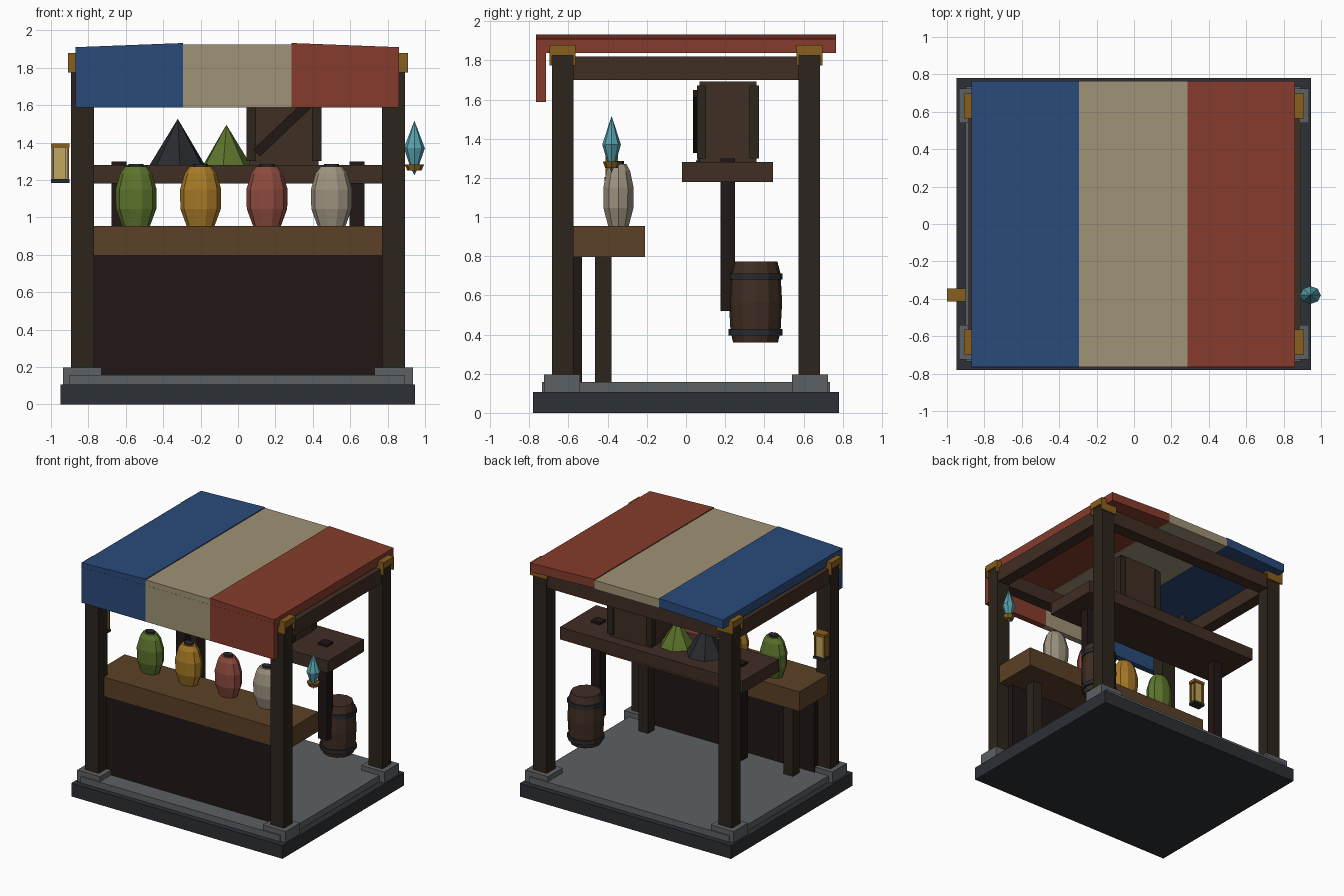
import bpy, bmesh
from math import pi, cos, sin, atan2, hypot

if "Cube" in bpy.data.objects:
    bpy.data.objects.remove(bpy.data.objects["Cube"])

MATS = {}
COLORS = {  # display colours, converted to linear below
    "dark_stone": (48, 51, 56), "stone": (92, 97, 100), "dark_wood": (48, 41, 33),
    "beam_wood": (66, 49, 40), "black_wood": (38, 28, 28), "counter_wood": (92, 67, 43),
    "iron": (44, 46, 50), "brass": (135, 95, 35), "blue": (46, 76, 122),
    "cream": (158, 146, 118), "red": (132, 62, 48), "green": (92, 115, 48),
    "yellow": (165, 120, 42), "rose": (140, 76, 64), "bone": (156, 145, 126),
    "glass": (190, 165, 95), "crystal": (88, 160, 172)}


def material(name):
    if name not in MATS:
        m = bpy.data.materials.new(name)
        m.diffuse_color = [(c / 255) ** 2.2 for c in COLORS[name]] + [1]
        m.use_nodes = True
        m.node_tree.nodes["Principled BSDF"].inputs["Base Color"].default_value = m.diffuse_color
        MATS[name] = m
    return MATS[name]


def finish(name, bm, color):
    bmesh.ops.recalc_face_normals(bm, faces=bm.faces)
    me = bpy.data.meshes.new(name)
    bm.to_mesh(me)
    bm.free()
    ob = bpy.data.objects.new(name, me)
    bpy.context.collection.objects.link(ob)
    me.materials.append(material(color))
    return ob


def box(name, color, x, y, z):
    """Box from (min, max) ranges on each axis."""
    bm = bmesh.new()
    bmesh.ops.create_cube(bm, size=1)
    for v in bm.verts:
        v.co = [r[0] + (c + 0.5) * (r[1] - r[0]) for c, r in zip(v.co, (x, y, z))]
    return finish(name, bm, color)


def lathe(name, color, at, profile, sides, sy=1.0, turn=0.0):
    """Faceted turned shape from (radius, z) points, squashed in y by sy."""
    bm = bmesh.new()
    rings = []
    for r, z in profile:
        if r == 0:
            rings.append([bm.verts.new((at[0], at[1], z))] * sides)
            continue
        ang = [2 * pi * i / sides + turn for i in range(sides)]
        rings.append([bm.verts.new((at[0] + r * cos(a), at[1] + r * sy * sin(a), z)) for a in ang])
    for a, b in zip(rings, rings[1:]):
        for i in range(sides):
            j = (i + 1) % sides
            bm.faces.new(list(dict.fromkeys((a[i], a[j], b[j], b[i]))))
    for ring in (rings[0], rings[-1]):
        if ring[0] is not ring[1]:
            bm.faces.new(ring)
    return finish(name, bm, color)


def span(s, a, b):
    return (a, b) if s > 0 else (-b, -a)


# stone platform
box("platform_base", "dark_stone", (-.95, .945), (-.78, .78), (0, .107))
box("platform_floor", "stone", (-.9, .89), (-.735, .735), (.107, .157))

# corner posts with stone feet and brass caps
for sx in (-1, 1):
    for sy in (-1, 1):
        box("post", "dark_wood", span(sx, .77, .893), span(sy, .575, .685), (.15, 1.825))
        box("post_foot", "stone", span(sx, .73, .935), span(sy, .54, .725), (.1, .197))
        box("post_cap", "brass", span(sx, .76, .91), span(sy, .563, .697), (1.825, 1.878))
        for a, b in ((.563, .576), (.684, .697)):
            box("cap_strap", "brass", span(sx, .76, .91), span(sy, a, b), (1.775, 1.83))

# roof beams
for s in (-1, 1):
    box("side_beam", "beam_wood", span(s, .785, .885), (-.62, .62), (1.7, 1.82))
    box("cross_beam", "beam_wood", (-.82, .82), span(s, .58, .68), (1.7, 1.82))

# striped canopy: outer panels slope down, each with a hanging front flap
for color, x0, x1, z0, z1 in (("blue", -.868, -.293, 1.91, 1.932),
                              ("cream", -.293, .285, 1.925, 1.925),
                              ("red", .285, .86, 1.932, 1.91)):
    panel = box("canopy_" + color, color, (x0, x1), (-.765, .765), (-.072, 0))
    for v in panel.data.vertices:
        v.co.z += z0 if v.co.x < (x0 + x1) / 2 else z1
    box("canopy_flap_" + color, color, (x0, x1), (-.766, -.716), (1.587, 1.88))

# counter
box("counter_top", "counter_wood", (-.87, .87), (-.62, -.21), (.797, .955))
box("counter_panel", "black_wood", (-.78, .78), (-.585, -.53), (.157, .797))
for s in (-1, 1):
    box("counter_leg", "dark_wood", span(s, .607, .693), (-.465, -.38), (.157, .8))

# back shelf and its supports
box("shelf", "beam_wood", (-.82, .82), (-.02, .445), (1.18, 1.28))
for s in (-1, 1):
    box("shelf_support", "black_wood", span(s, .597, .677), (.175, .25), (.52, 1.298))

# crate with corner stiles and diagonal brace
box("crate", "beam_wood", (.06, .43), (.07, .36), (1.28, 1.692))
for x in (.045, .395):
    for y in (.055, .325):
        box("crate_stile", "dark_wood", (x, x + .052), (y, y + .048), (1.3, 1.672))
ax, az, bx, bz = .1, 1.345, .4, 1.63
L, ang = hypot(bx - ax, bz - az), atan2(bz - az, bx - ax)
brace = box("crate_brace", "black_wood", (-L / 2, L / 2), (.035, .075), (-.026, .026))
brace.location = ((ax + bx) / 2, 0, (az + bz) / 2)
brace.rotation_euler.y = -ang

# heaps of goods on the shelf
lathe("dark_heap", "iron", (-.322, .2), [(.152, 1.28), (0, 1.527)], 7, turn=.3)
lathe("green_heap", "green", (-.062, .2), [(.132, 1.28), (0, 1.495)], 7, turn=.1)

# row of jars
for x, color in ((-.545, "green"), (-.2, "yellow"), (.155, "rose"), (.5, "bone")):
    lathe("jar_" + color, color, (x, -.345), [(.075, .955), (.108, 1.045), (.11, 1.15),
          (.085, 1.235), (.058, 1.272)], 10, sy=.74)
    lathe("jar_lid", "iron", (x, -.345), [(.04, 1.265), (.04, 1.286)], 10, sy=.74)

# hanging barrel
B = (.65, .355)
lathe("barrel", "beam_wood", B, [(.115, .36), (.128, .42), (.136, .565), (.128, .71), (.112, .772)], 12)
for z in (.395, .68):
    lathe("barrel_hoop", "iron", B, [(.138, z), (.138, z + .033)], 12)

# lantern
box("lantern_glass", "glass", (-.98, -.92), (-.405, -.355), (1.2, 1.375))
box("lantern_base", "iron", (-1, -.9), (-.415, -.345), (1.185, 1.205))
box("lantern_cap", "brass", (-1, -.9), (-.415, -.345), (1.373, 1.396))
for x in (-.997, -.917):
    for y in (-.412, -.362):
        box("lantern_bar", "brass", (x, x + .014), (y, y + .014), (1.2, 1.378))

# crystal in a brass collar
C = (.943, -.38)
lathe("crystal", "crystal", C, [(0, 1.225), (.022, 1.27), (.056, 1.37), (0, 1.517)], 8, sy=.85)
lathe("crystal_collar", "brass", C, [(.038, 1.25), (.052, 1.283)], 8, sy=.85)
